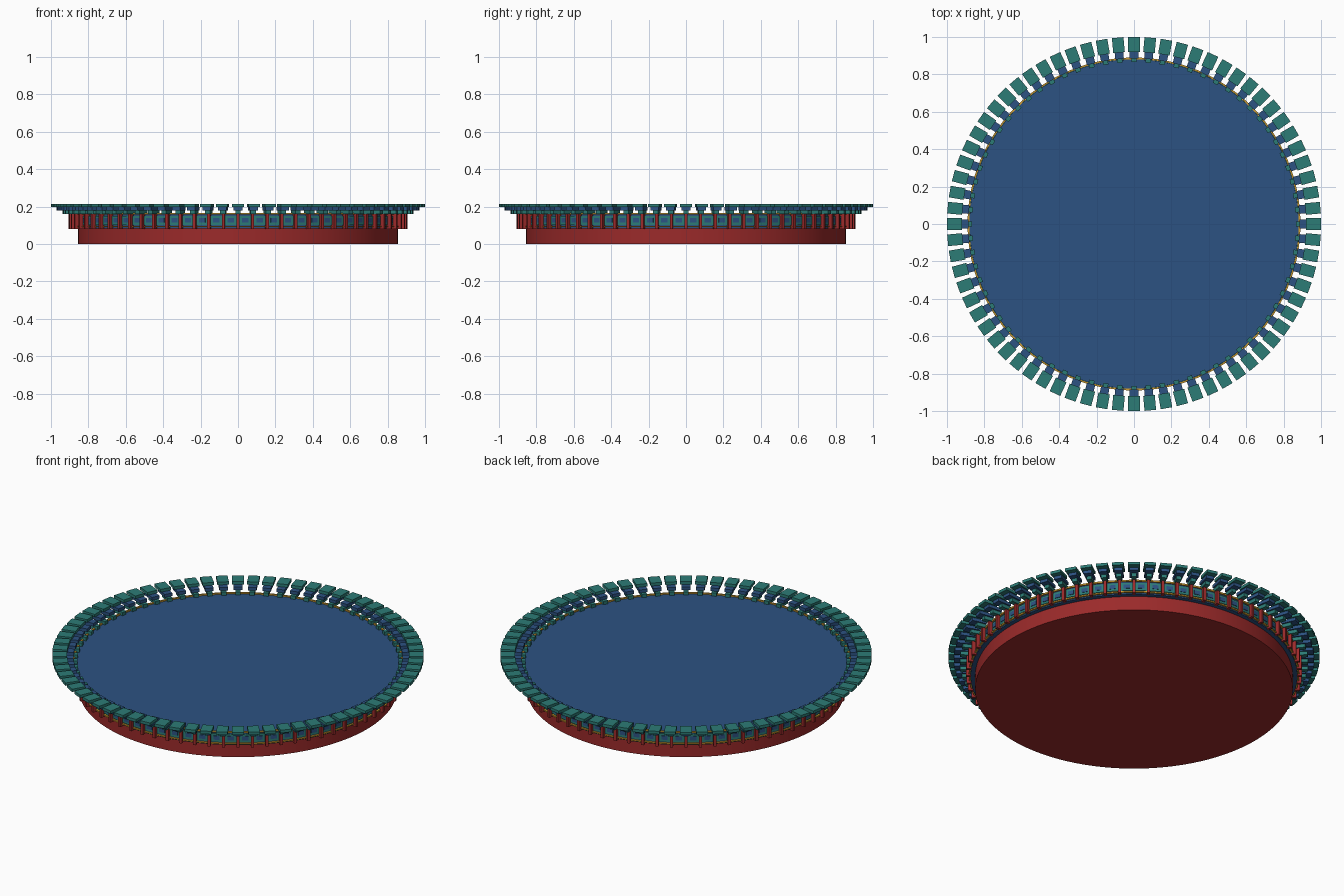
import bpy
import bmesh
from math import pi, radians
from mathutils import Matrix, Vector

cube = bpy.data.objects.get("Cube")
if cube:
    bpy.data.objects.remove(cube, do_unlink=True)

COUNT = 72  # bracket sets around the ring


def linear(c):
    c /= 255
    return c / 12.92 if c <= 0.04045 else ((c + 0.055) / 1.055) ** 2.4


def material(name, *rgb):
    mat = bpy.data.materials.new(name)
    mat.use_nodes = True
    col = [linear(c) for c in rgb] + [1]
    mat.diffuse_color = col
    mat.node_tree.nodes["Principled BSDF"].inputs["Base Color"].default_value = col
    return mat


RED = material("lacquer red", 155, 42, 42)
BLUE = material("deep blue", 44, 82, 130)
TEAL = material("teal green", 44, 124, 118)
GOLD = material("gold", 212, 160, 50)


def finish(bm, name, mat, smooth=False):
    bmesh.ops.recalc_face_normals(bm, faces=bm.faces)
    mesh = bpy.data.meshes.new(name)
    bm.to_mesh(mesh)
    bm.free()
    mesh.materials.append(mat)
    obj = bpy.data.objects.new(name, mesh)
    bpy.context.collection.objects.link(obj)
    if smooth:
        bpy.ops.object.select_all(action="DESELECT")
        obj.select_set(True)
        bpy.context.view_layer.objects.active = obj
        bpy.ops.object.shade_smooth_by_angle(angle=radians(30))
    return obj


def drum(name, mat, radius, z0, z1):
    bm = bmesh.new()
    bmesh.ops.create_cone(bm, cap_ends=True, segments=COUNT * 2, radius1=radius,
                          radius2=radius, depth=z1 - z0,
                          matrix=Matrix.Translation((0, 0, (z0 + z1) / 2)))
    return finish(bm, name, mat, True)


def hoop(name, mat, r0, r1, z0, z1):
    # closed rectangular section spun around the axis
    bm = bmesh.new()
    pts = [(r0, z0), (r1, z0), (r1, z1), (r0, z1)]
    verts = [bm.verts.new((r, 0, z)) for r, z in pts]
    edges = [bm.edges.new((verts[i], verts[(i + 1) % 4])) for i in range(4)]
    bmesh.ops.spin(bm, geom=verts + edges, cent=(0, 0, 0), axis=(0, 0, 1),
                   angle=2 * pi, steps=COUNT * 2, use_merge=True)
    bmesh.ops.remove_doubles(bm, verts=bm.verts, dist=0.0001)
    return finish(bm, name, mat, True)


def block_ring(name, mat, r0, r1, width, z0, z1, offset=0.0):
    # one block per bracket set, each facing outward
    bm = bmesh.new()
    centre = Vector(((r0 + r1) / 2, 0, (z0 + z1) / 2))
    size = Matrix.Diagonal((r1 - r0, width, z1 - z0, 1))
    for i in range(COUNT):
        turn = Matrix.Rotation(2 * pi * (i + offset) / COUNT, 4, "Z")
        bmesh.ops.create_cube(bm, size=1, matrix=turn @ Matrix.Translation(centre) @ size)
    return finish(bm, name, mat)


# Base drum and the beam drum with its flat deck
drum("base_drum", RED, 0.855, 0, 0.083)
drum("deck_drum", BLUE, 0.88, 0.083, 0.16)

# Painted beam bands around the deck
hoop("lower_gold_band", GOLD, 0.876, 0.89, 0.09, 0.097)
hoop("teal_beam", TEAL, 0.876, 0.886, 0.102, 0.15)
hoop("upper_gold_band", GOLD, 0.881, 0.89, 0.158, 0.167)
block_ring("beam_panels", BLUE, 0.88, 0.889, 0.034, 0.115, 0.138, 0.5)

# Red posts in front of the beam
block_ring("posts", RED, 0.878, 0.905, 0.016, 0.08, 0.16)

# Stepped brackets, growing outward tier by tier
block_ring("bracket_foot", TEAL, 0.865, 0.938, 0.028, 0.16, 0.18)
block_ring("bracket_arm", BLUE, 0.885, 0.97, 0.046, 0.18, 0.198)
block_ring("bracket_cap", TEAL, 0.92, 1.0, 0.062, 0.198, 0.215)
